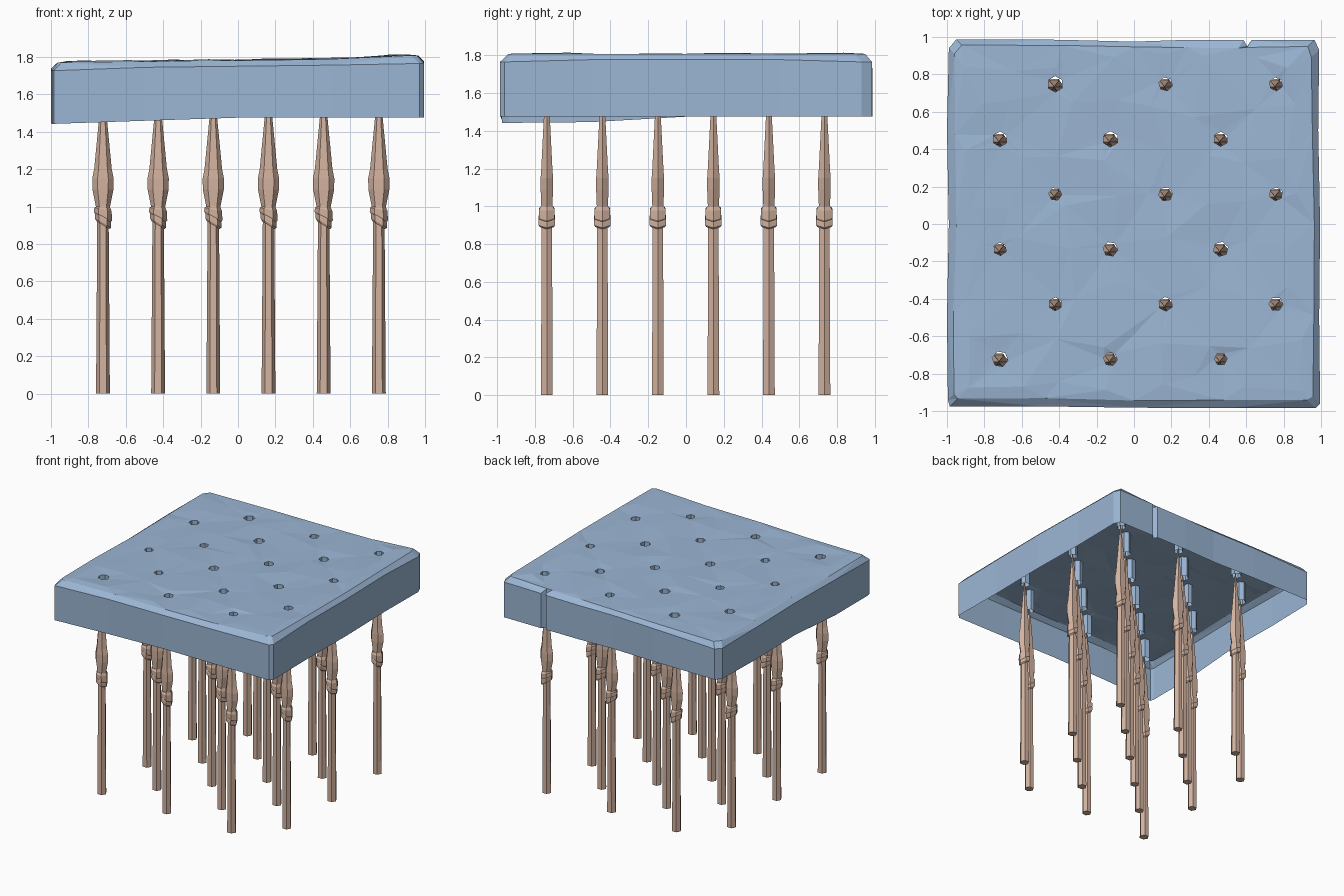
import bpy, bmesh, math, random
from mathutils import Vector
from mathutils.geometry import delaunay_2d_cdt

if "Cube" in bpy.data.objects:
    bpy.data.objects.remove(bpy.data.objects["Cube"])

random.seed(4)


def material(name, rgb):
    m = bpy.data.materials.new(name)
    m.diffuse_color = (*rgb, 1)
    m.use_nodes = True
    m.node_tree.nodes["Principled BSDF"].inputs["Base Color"].default_value = m.diffuse_color
    return m


stone = material("blue stone", (0.33, 0.47, 0.66))
wood = material("tan wood", (0.65, 0.45, 0.35))


def finish(bm, name, mat):
    me = bpy.data.meshes.new(name)
    bm.to_mesh(me)
    bm.free()
    me.materials.append(mat)
    return me


def place(me, name, loc=(0, 0, 0)):
    ob = bpy.data.objects.new(name, me)
    ob.location = loc
    bpy.context.collection.objects.link(ob)


def clamp(t):
    return max(0.0, min(1.0, t))


# Checkerboard of spear positions
cells = [(-0.722 + 0.295 * i, -0.737 + 0.294 * j)
         for i in range(6) for j in range(6) if (i + j) % 2 == 0]
holes = [(x + 0.006, y + 0.015) for x, y in cells]


def top_z(x, y):
    return 1.773 + 0.012 * (x + 1) + 0.015 * clamp((x - 0.6) / 0.2)


def bottom_z(x, y):
    return 1.475 - 0.033 * clamp((-0.35 - x) / 0.3) * clamp((-0.15 - y) / 0.4)


# Slab outline, counter-clockwise, with worn corners and a crack at the back
outline = [(-0.985, -0.975), (-0.5, -0.975), (0.0, -0.982), (0.5, -0.985), (0.97, -0.985),
           (0.995, -0.96), (0.99, -0.5), (0.995, 0.0), (0.985, 0.5), (0.99, 0.93),
           (0.965, 0.985), (0.63, 0.985), (0.605, 0.95), (0.585, 0.985),
           (0.3, 0.985), (0.0, 0.975), (-0.4, 0.985), (-0.95, 0.987),
           (-0.99, 0.94), (-1.0, 0.5), (-0.99, 0.0), (-1.0, -0.5), (-0.995, -0.94)]
n = len(outline)

pts, zs, edges = [], [], []


def add(x, y, z):
    pts.append(Vector((x, y)))
    zs.append(z)


for k, (x, y) in enumerate(outline):
    add(x, y, top_z(x, y) - 0.035 - 0.012 * (abs(x) > 0.93 and abs(y) > 0.9))
    edges.append((k, (k + 1) % n))
# rounded rim: same outline pulled inward and raised
for k, (x, y) in enumerate(outline):
    s = 0.965 + random.uniform(-0.012, 0.008)
    add(x * s, y * s, top_z(x, y) - 0.004)
    edges.append((n + k, n + (k + 1) % n))
# hole rims
rims = []
for hx, hy in holes:
    base, r, a0 = len(pts), random.uniform(0.034, 0.044), random.uniform(0, 1)
    for k in range(6):
        a = a0 + k * math.tau / 6
        add(hx + r * math.cos(a), hy + r * math.sin(a), top_z(hx, hy) - 0.006)
    rims.append(range(base, base + 6))
    edges += [(base + k, base + (k + 1) % 6) for k in range(6)]
# uneven surface points between the holes
for i in range(8):
    for j in range(8):
        x, y = -0.86 + 0.246 * i, -0.86 + 0.246 * j
        x += random.uniform(-0.05, 0.05)
        y += random.uniform(-0.05, 0.05)
        if all(math.hypot(x - a, y - b) > 0.07 for a, b in holes):
            add(x, y, top_z(x, y) + random.uniform(-0.004, 0.005))

vco, _, tris, orig, _, _ = delaunay_2d_cdt(pts, edges, [], 1, 1e-5)
bm = bmesh.new()
verts, lookup = [], {}
for co, src in zip(vco, orig):
    z = zs[src[0]] if src else top_z(*co)
    v = bm.verts.new((co.x, co.y, z))
    verts.append(v)
    for s in src:
        lookup[s] = v
for t in tris:
    c = sum((vco[i] for i in t), Vector((0, 0))) / len(t)
    if all(math.hypot(c.x - a, c.y - b) > 0.03 for a, b in holes):
        bm.faces.new([verts[i] for i in t])


def skirt(ring, z_of, flip):
    """Drop a strip of faces from a closed ring of top points."""
    up = [lookup[i] for i in ring]
    low = [bm.verts.new((v.co.x, v.co.y, z_of(v.co.x, v.co.y))) for v in up]
    for k in range(len(up)):
        j = (k + 1) % len(up)
        f = [up[k], low[k], low[j], up[j]]
        bm.faces.new(f[::-1] if flip else f)


skirt(range(n), bottom_z, False)                 # outer walls
for rim in rims:
    skirt(rim, lambda x, y: 1.605, True)         # hole sleeves
bm.normal_update()
place(finish(bm, "slab", stone), "slab")


# Spear: lofted rings of (z, half width x, half width y, slope along x)
def loft(bm, rings, sides=6):
    loops = []
    for z, rx, ry, slope in rings:
        loop = []
        for k in range(sides):
            a = k * math.tau / sides
            x = rx * math.cos(a)
            loop.append(bm.verts.new((x, ry * math.sin(a), z + slope * x)))
        loops.append(loop)
    for lo, hi in zip(loops, loops[1:]):
        for k in range(sides):
            j = (k + 1) % sides
            bm.faces.new([lo[k], lo[j], hi[j], hi[k]])
    bm.faces.new(loops[0][::-1])
    bm.faces.new(loops[-1])


bm = bmesh.new()
# shaft
loft(bm, [(0, 0.037, 0.036, 0), (1.0, 0.03, 0.031, 0)])
# blade
loft(bm, [(0.98, 0.034, 0.033, 0), (1.09, 0.056, 0.038, 0), (1.15, 0.057, 0.038, 0),
          (1.2, 0.047, 0.034, 0), (1.46, 0.022, 0.019, 0), (1.64, 0.003, 0.003, 0)])
# two slanted bindings
loft(bm, [(0.935, 0.04, 0.042, -0.5), (0.95, 0.049, 0.048, -0.5),
          (0.985, 0.046, 0.048, -0.2), (1.0, 0.036, 0.038, 0)])
loft(bm, [(0.9, 0.034, 0.042, -0.6), (0.912, 0.043, 0.05, -0.6),
          (0.938, 0.043, 0.05, -0.6), (0.955, 0.036, 0.042, -0.5)])
spear = finish(bm, "spear", wood)
for i, (x, y) in enumerate(cells):
    place(spear, f"spear_{i + 1}", (x, y, 0))
